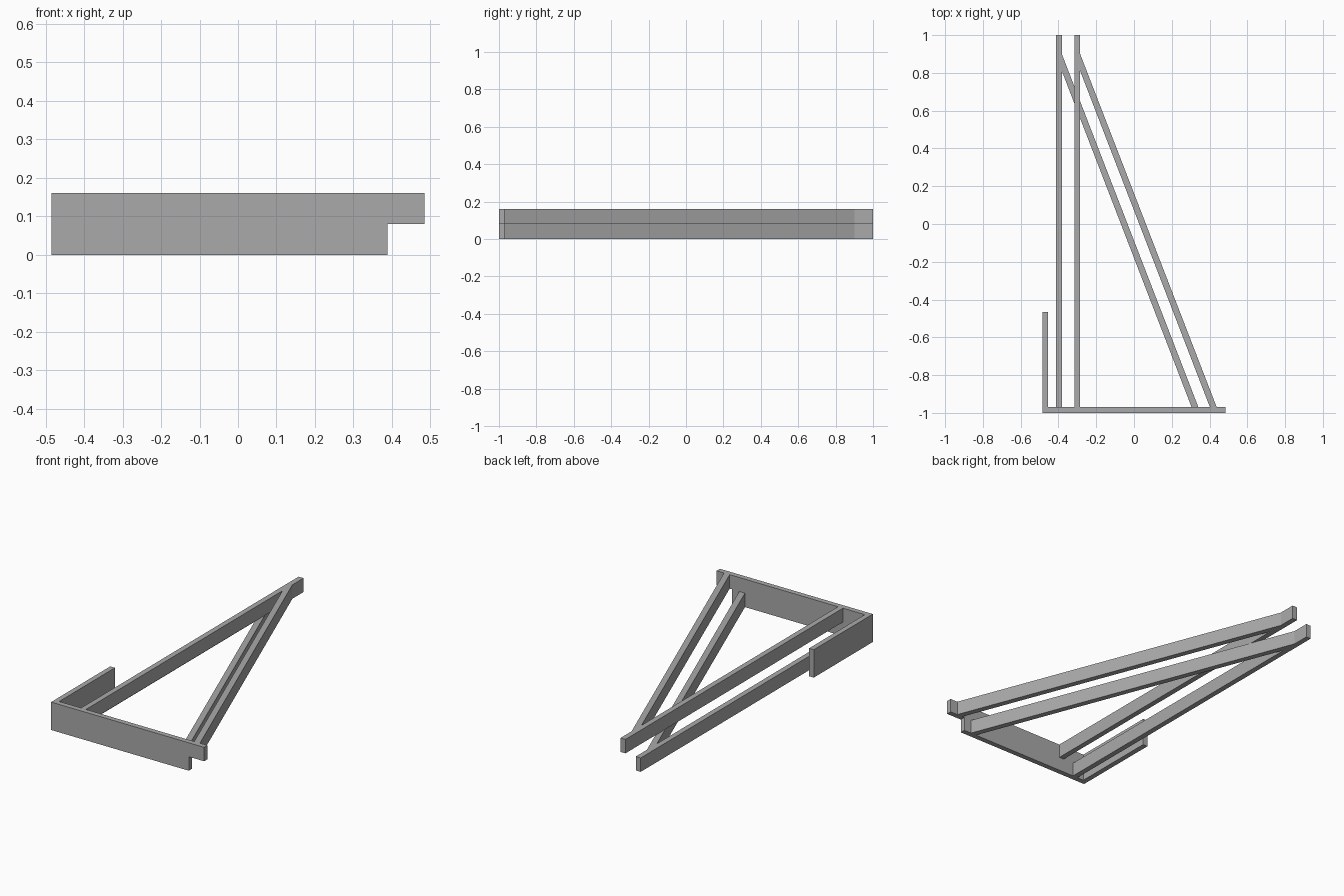
import bpy
import bmesh
from mathutils import Vector

cube = bpy.data.objects.get("Cube")
if cube:
    bpy.data.objects.remove(cube, do_unlink=True)

grey = bpy.data.materials.new("plain grey")
grey.use_nodes = True
colour = (0.4, 0.4, 0.4, 1)
grey.diffuse_color = colour
grey.node_tree.nodes["Principled BSDF"].inputs["Base Color"].default_value = colour


def prism(name, outline, offset):
    """Extrude a flat outline along an offset into a closed solid."""
    bm = bmesh.new()
    face = bm.faces.new([bm.verts.new(p) for p in outline])
    out = bmesh.ops.extrude_face_region(bm, geom=[face], use_keep_orig=True)
    moved = [g for g in out["geom"] if isinstance(g, bmesh.types.BMVert)]
    bmesh.ops.translate(bm, verts=moved, vec=Vector(offset))
    bmesh.ops.recalc_face_normals(bm, faces=bm.faces)
    mesh = bpy.data.meshes.new(name)
    bm.to_mesh(mesh)
    bm.free()
    mesh.materials.append(grey)
    obj = bpy.data.objects.new(name, mesh)
    bpy.context.collection.objects.link(obj)
    return obj


HALF, THICK, TIER, STEP = 0.485, 0.03, 0.08, 0.097
FRONT, INNER, BACK = -1.0, -0.97, 1.0

# Front board with a notch under its right end
notch = HALF - STEP
board = [(-HALF, 0), (notch, 0), (notch, TIER), (HALF, TIER),
         (HALF, 2 * TIER), (-HALF, 2 * TIER)]
prism("front_board", [(x, FRONT, z) for x, z in board], (0, THICK, 0))

# Short full-height side arm
arm = [(-HALF, INNER), (-HALF + THICK, INNER),
       (-HALF + THICK, -0.465), (-HALF, -0.465)]
prism("side_arm", [(x, y, 0) for x, y in arm], (0, 0, 2 * TIER))

# Two stacked tiers, each a long rail and a diagonal brace
for tier, name in enumerate(("lower", "upper")):
    shift, z = tier * STEP, tier * TIER
    left, right = -0.413 + shift, -0.382 + shift
    rail = [(left, INNER), (right, INNER), (right, BACK), (left, BACK)]
    brace = [(0.305 + shift, INNER), (0.341 + shift, INNER),
             (right, 0.90), (right, 0.81)]
    for part, outline in (("rail", rail), ("brace", brace)):
        prism(f"{name}_{part}", [(x, y, z) for x, y in outline], (0, 0, TIER))
